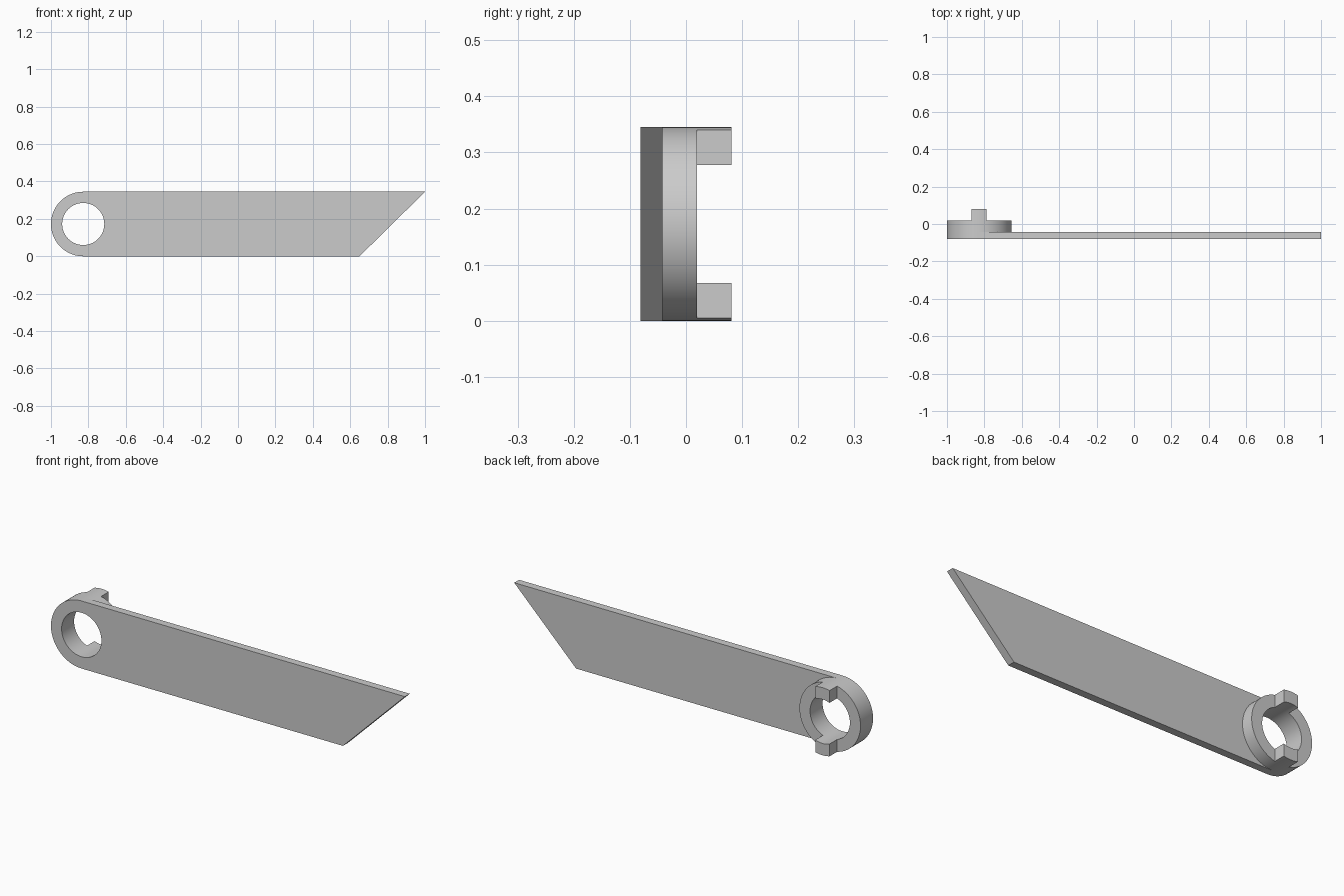
import bpy
import bmesh
from math import asin, cos, sin, pi, radians

cube = bpy.data.objects.get("Cube")
if cube:
    bpy.data.objects.remove(cube, do_unlink=True)

# Main dimensions
OUTER, INNER = 0.1725, 0.1125
CX, CZ = -1 + OUTER, OUTER
FRONT, PLATE_BACK, RING_BACK, TAB_BACK = -0.081, -0.042, 0.02, 0.081
TAB_HALF = 0.04

grey = bpy.data.materials.new("plain_grey")
grey.use_nodes = True
grey.diffuse_color = (0.6, 0.6, 0.6, 1)
grey.node_tree.nodes["Principled BSDF"].inputs["Base Color"].default_value = (0.6, 0.6, 0.6, 1)


def arc(radius, start, end, steps):
    """Points on an arc around the hub axis, both ends included."""
    angles = [start + (end - start) * i / steps for i in range(steps + 1)]
    return [(CX + radius * cos(a), CZ + radius * sin(a)) for a in angles]


def circle(radius, steps=96):
    return arc(radius, 0, 2 * pi, steps)[:-1]


def prism(name, loops, y0, y1):
    """Fill the x-z outlines (inner loops become holes) and extrude along y."""
    bm = bmesh.new()
    edges = []
    for loop in loops:
        verts = [bm.verts.new((x, y0, z)) for x, z in loop]
        edges += [bm.edges.new((v, verts[i - 1])) for i, v in enumerate(verts)]
    bmesh.ops.triangle_fill(bm, edges=edges, use_beauty=True)
    out = bmesh.ops.extrude_face_region(bm, geom=bm.faces[:], use_keep_orig=True)
    moved = [g for g in out["geom"] if isinstance(g, bmesh.types.BMVert)]
    bmesh.ops.translate(bm, verts=moved, vec=(0, y1 - y0, 0))
    bmesh.ops.recalc_face_normals(bm, faces=bm.faces[:])
    mesh = bpy.data.meshes.new(name)
    bm.to_mesh(mesh)
    bm.free()
    mesh.materials.append(grey)
    obj = bpy.data.objects.new(name, mesh)
    bpy.context.collection.objects.link(obj)
    bpy.ops.object.select_all(action="DESELECT")
    obj.select_set(True)
    bpy.context.view_layer.objects.active = obj
    bpy.ops.object.shade_smooth_by_angle(angle=radians(30))
    return obj


# Flat arm: rounded at the hub, cut at an angle at the tip
arm_outline = arc(OUTER, pi / 2, 3 * pi / 2, 48) + [(0.65, 0), (1, 2 * OUTER)]
prism("arm_plate", [arm_outline, circle(INNER)], FRONT, PLATE_BACK)

# Raised ring behind the hub hole
prism("hub_ring", [circle(OUTER), circle(INNER)], PLATE_BACK, RING_BACK)

# Two locking tabs with parallel sides, curved like the ring
for name, middle in (("upper_tab", pi / 2), ("lower_tab", -pi / 2)):
    a, b = asin(TAB_HALF / OUTER), asin(TAB_HALF / INNER)
    outline = arc(OUTER, middle - a, middle + a, 10) + arc(INNER, middle + b, middle - b, 10)
    prism(name, [outline], RING_BACK, TAB_BACK)
